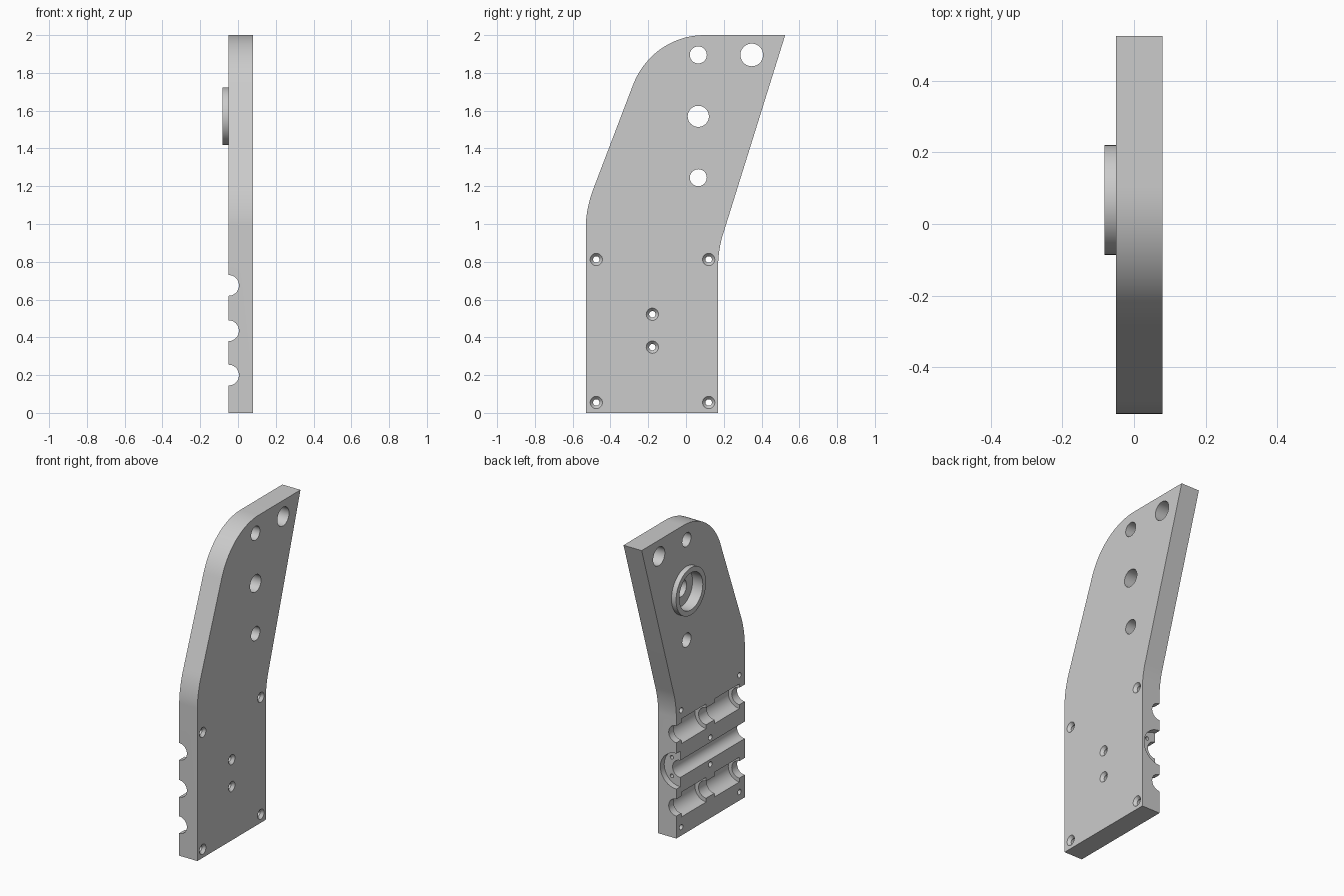
import bpy, bmesh, math
from mathutils import Matrix, Vector

if "Cube" in bpy.data.objects:
    bpy.data.objects.remove(bpy.data.objects["Cube"])

X0, X1 = -0.05, 0.08            # plate faces

grey = bpy.data.materials.new("light grey")
grey.diffuse_color = (0.6, 0.6, 0.6, 1)
grey.use_nodes = True
grey.node_tree.nodes["Principled BSDF"].inputs["Base Color"].default_value = grey.diffuse_color


def make_object(name, bm):
    bmesh.ops.recalc_face_normals(bm, faces=bm.faces)
    me = bpy.data.meshes.new(name)
    bm.to_mesh(me)
    bm.free()
    me.materials.append(grey)
    ob = bpy.data.objects.new(name, me)
    bpy.context.collection.objects.link(ob)
    return ob


def cylinder(name, axis, a, b, centre, r1, r2=None, seg=48):
    """Cylinder or cone along X (centre = y, z) or Y (centre = x, z)."""
    bm = bmesh.new()
    bmesh.ops.create_cone(bm, cap_ends=True, segments=seg, radius1=r1,
                          radius2=r1 if r2 is None else r2, depth=b - a)
    m, u, v = (a + b) / 2, *centre
    if axis == 'X':
        mat = Matrix.Translation((m, u, v)) @ Matrix.Rotation(math.pi / 2, 4, 'Y')
    else:
        mat = Matrix.Translation((u, m, v)) @ Matrix.Rotation(-math.pi / 2, 4, 'X')
    bmesh.ops.transform(bm, matrix=mat, verts=bm.verts)
    return make_object(name, bm)


def curve(p0, c, p1, n=16):
    """Rounded corner from p0 to p1 pulled toward the corner c."""
    p0, c, p1 = Vector(p0), Vector(c), Vector(p1)
    w = 0.85                     # rational weight, close to a circular arc
    pts = []
    for i in range(n + 1):
        t = i / n
        b0, b1, b2 = (1 - t) ** 2, 2 * t * (1 - t) * w, t * t
        pts.append((b0 * p0 + b1 * c + b2 * p1) / (b0 + b1 + b2))
    return pts


def boolean(target, tool, op):
    mod = target.modifiers.new(op, 'BOOLEAN')
    mod.object, mod.operation, mod.solver = tool, op, 'EXACT'
    bpy.context.view_layer.objects.active = target
    bpy.ops.object.modifier_apply(modifier=mod.name)
    bpy.data.objects.remove(tool)


# Side plate: bent outline extruded through its thickness
outline = [Vector((-0.53, 0)), Vector((0.17, 0))]
outline += curve((0.17, 0.78), (0.17, 0.875), (0.202, 0.965), 10)
outline += [Vector((0.525, 2.0))]
outline += curve((0.10, 2.0), (-0.185, 2.0), (-0.285, 1.725), 24)
outline += curve((-0.487, 1.195), (-0.53, 1.09), (-0.53, 0.99), 10)
bm = bmesh.new()
face = bm.faces.new([bm.verts.new((X0, p.x, p.y)) for p in outline])
ext = bmesh.ops.extrude_face_region(bm, geom=[face])
bmesh.ops.translate(bm, vec=(X1 - X0, 0, 0),
                    verts=[g for g in ext['geom'] if isinstance(g, bmesh.types.BMVert)])
plate = make_object("side_plate", bm)

# Raised bearing ring, then its bore
boolean(plate, cylinder("bearing_ring", 'X', -0.083, 0.0, (0.067, 1.57), 0.153, seg=64), 'UNION')
boolean(plate, cylinder("bearing_bore", 'X', -0.2, -0.01, (0.067, 1.57), 0.12, seg=64), 'DIFFERENCE')

# Large through holes
for y, z, r in [(0.065, 1.895, 0.045), (0.348, 1.895, 0.06),
                (0.065, 1.57, 0.056), (0.065, 1.245, 0.045)]:
    boolean(plate, cylinder("through_hole", 'X', -0.3, 0.3, (y, z), r), 'DIFFERENCE')

# Shaft grooves, with wider bearing seats in the outer two
for z in (0.2, 0.435, 0.675):
    boolean(plate, cylinder("groove", 'Y', -1, 1, (X0, z), 0.055), 'DIFFERENCE')
for z in (0.2, 0.675):
    for y in (-0.475, -0.135):
        boolean(plate, cylinder("seat_cut", 'Y', y, y + 0.255, (X0, z), 0.08), 'DIFFERENCE')

# Flange pocket in the back edge, with two small screw holes
boolean(plate, cylinder("flange_pocket", 'Y', 0.13, 0.3, (X0, 0.435), 0.115), 'DIFFERENCE')
for dz in (-0.06, 0.06):
    boolean(plate, cylinder("flange_screw", 'Y', 0.05, 0.3, (X0 + 0.06, 0.435 + dz), 0.012, seg=20),
            'DIFFERENCE')

# Countersunk screw holes
for y, z in [(-0.475, 0.055), (0.12, 0.055), (-0.475, 0.812), (0.12, 0.812),
             (-0.178, 0.348), (-0.178, 0.522)]:
    boolean(plate, cylinder("screw_hole", 'X', -0.3, 0.3, (y, z), 0.017, seg=24), 'DIFFERENCE')
    boolean(plate, cylinder("countersink", 'X', X1 - 0.02, X1 + 0.005, (y, z), 0.015, 0.037, seg=32),
            'DIFFERENCE')

# Smooth round walls, keep sharp edges
bpy.ops.object.select_all(action='DESELECT')
plate.select_set(True)
bpy.context.view_layer.objects.active = plate
bpy.ops.object.shade_smooth_by_angle(angle=math.radians(30))
